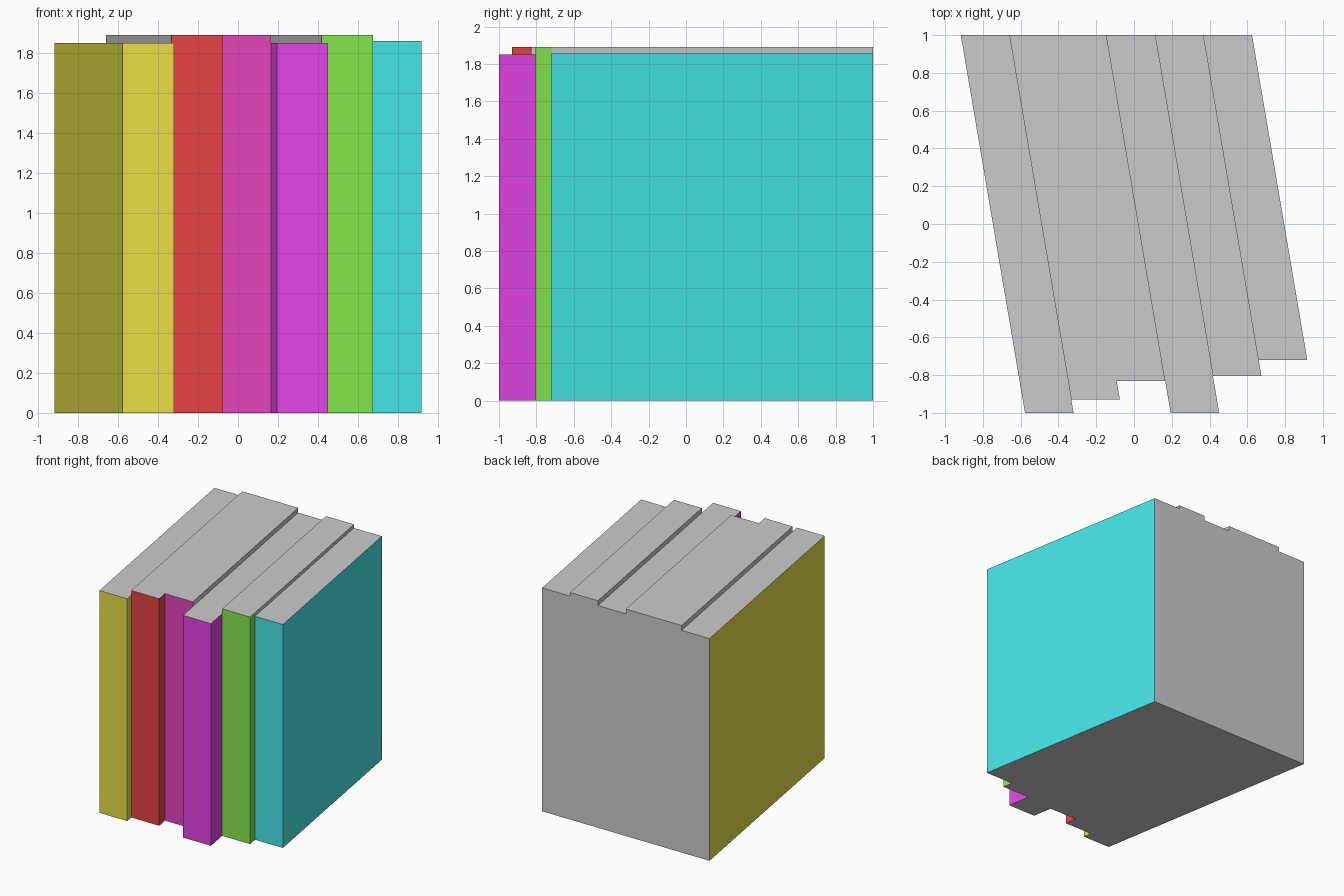
import bpy, bmesh

if "Cube" in bpy.data.objects:
    bpy.data.objects.remove(bpy.data.objects["Cube"])

SHEAR = 0.17      # sideways lean per unit of depth
WIDTH = 0.257     # thickness of one slab
LEFT = -0.917     # left corner of the row at the back
BACK = 1.0

# name, front y, height, colour
BOOKS = [
    ("yellow_book", -1.00, 1.85, (0.80, 0.75, 0.06)),
    ("red_book", -0.93, 1.89, (0.80, 0.055, 0.055)),
    ("pink_book", -0.83, 1.89, (0.80, 0.06, 0.50)),
    ("purple_book", -1.00, 1.85, (0.77, 0.06, 0.80)),
    ("green_book", -0.805, 1.89, (0.23, 0.80, 0.07)),
    ("cyan_book", -0.72, 1.86, (0.06, 0.79, 0.80)),
]


def material(name, rgb):
    m = bpy.data.materials.new(name)
    m.diffuse_color = (*rgb, 1)
    m.use_nodes = True
    m.node_tree.nodes["Principled BSDF"].inputs["Base Color"].default_value = m.diffuse_color
    return m


grey = material("page_grey", (0.8, 0.8, 0.8))


def cover_end(i, j):
    """Depth to which the cover colour shows on the side facing neighbour j."""
    if not 0 <= j < len(BOOKS):
        return BACK
    return max(BOOKS[i][1], BOOKS[j][1])


def build_book(i):
    name, front, height, rgb = BOOKS[i]
    xl = LEFT + i * WIDTH
    xr = xl + WIDTH

    # sheared outline, counter-clockwise; each edge tagged coloured or grey
    outline = [(xl, front, True)]
    end = cover_end(i, i + 1)
    outline.append((xr, front, end > front))
    if front < end < BACK:
        outline.append((xr, end, False))
    outline.append((xr, BACK, False))
    end = cover_end(i, i - 1)
    outline.append((xl, BACK, end == BACK))
    if front < end < BACK:
        outline.append((xl, end, True))

    bm = bmesh.new()
    low, high = [
        [bm.verts.new((x + SHEAR * (BACK - y), y, z)) for x, y, _ in outline]
        for z in (0, height)
    ]
    bm.faces.new(low[::-1])
    bm.faces.new(high)
    n = len(outline)
    for k in range(n):
        m = (k + 1) % n
        f = bm.faces.new((low[k], low[m], high[m], high[k]))
        f.material_index = int(outline[k][2])

    mesh = bpy.data.meshes.new(name)
    bm.to_mesh(mesh)
    bm.free()
    mesh.materials.append(grey)
    mesh.materials.append(material(name + "_cover", rgb))
    bpy.context.collection.objects.link(bpy.data.objects.new(name, mesh))


for i in range(len(BOOKS)):
    build_book(i)
